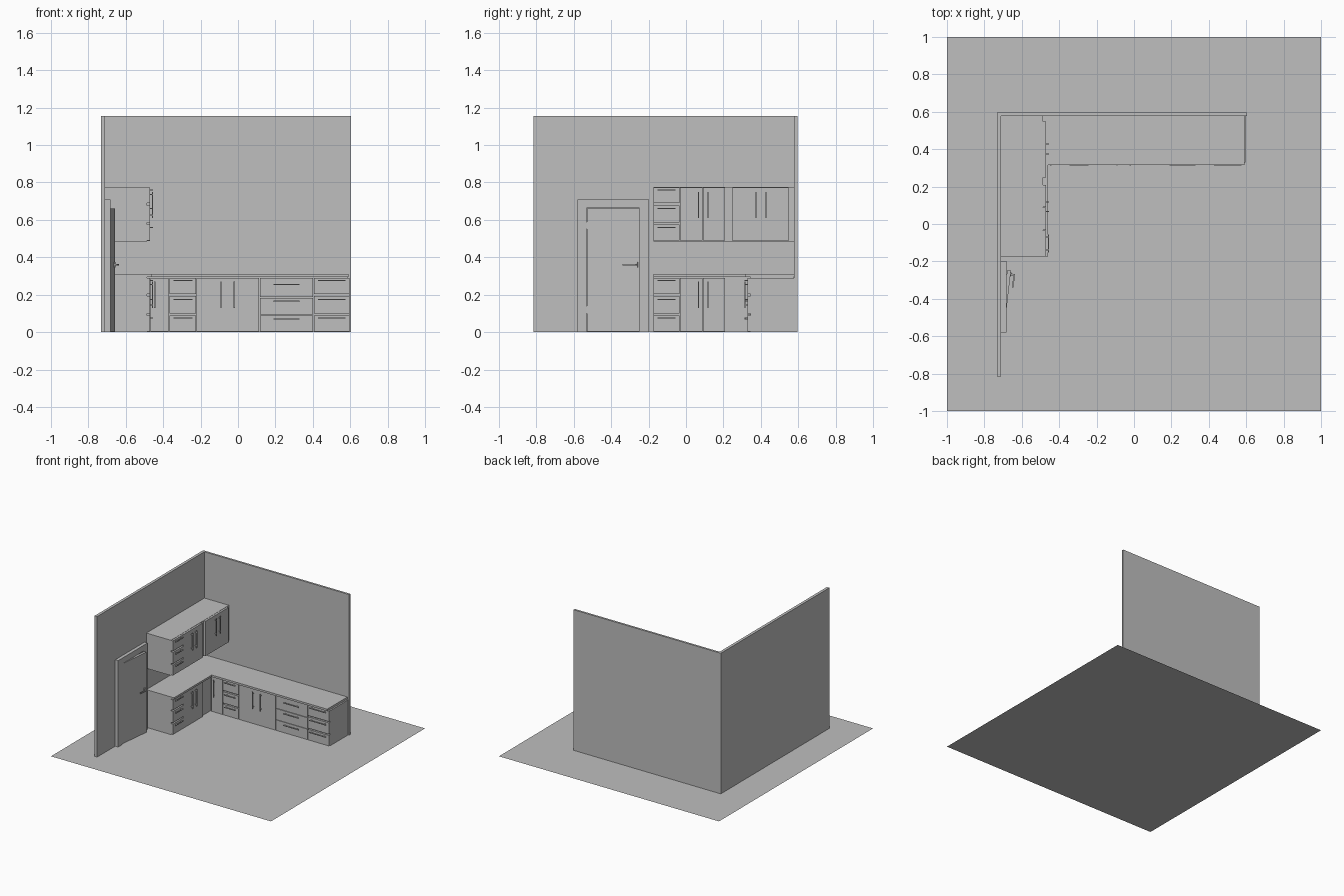
import bpy, bmesh, math
from mathutils import Matrix, Vector

if "Cube" in bpy.data.objects:
    bpy.data.objects.remove(bpy.data.objects["Cube"])

grey = bpy.data.materials.new("plain grey")
grey.diffuse_color = (0.52, 0.52, 0.52, 1)
grey.use_nodes = True
grey.node_tree.nodes["Principled BSDF"].inputs["Base Color"].default_value = grey.diffuse_color


def boxes(name, items, matrix=None):
    """One object from a list of boxes (x0, x1, y0, y1, z0, z1)."""
    bm = bmesh.new()
    for x0, x1, y0, y1, z0, z1 in items:
        size = Matrix.Diagonal((abs(x1 - x0), abs(y1 - y0), abs(z1 - z0), 1))
        mid = Matrix.Translation(((x0 + x1) / 2, (y0 + y1) / 2, (z0 + z1) / 2))
        bmesh.ops.create_cube(bm, size=1, matrix=mid @ size)
    me = bpy.data.meshes.new(name)
    bm.to_mesh(me)
    bm.free()
    me.materials.append(grey)
    ob = bpy.data.objects.new(name, me)
    bpy.context.collection.objects.link(ob)
    if matrix:
        ob.matrix_world = matrix
    return ob


LEFT_FACE, BACK_FACE = -0.487, 0.345   # carcass fronts of the two runs


def place(run, u0, u1, d0, d1, z0, z1):
    """Box on a cabinet front: u along the run, d outwards."""
    if run == "left":
        return (LEFT_FACE + d0, LEFT_FACE + d1, u0, u1, z0, z1)
    return (u0, u1, BACK_FACE - d1, BACK_FACE - d0, z0, z1)


def panel(run, u0, u1, z0, z1):
    return place(run, u0, u1, 0, 0.016, z0, z1)


def handle(run, u0, u1, z0, z1):
    """Bar with two posts, horizontal or vertical by its proportions."""
    t = 0.003
    if u1 - u0 > z1 - z0:
        posts = [(u + s, z0, z1) for u, s in ((u0, 0.015), (u1, -0.015))]
        posts = [place(run, u - t, u + t, 0.014, 0.03, a, b) for u, a, b in posts]
    else:
        posts = [place(run, u0, u1, 0.014, 0.03, z - t, z + t) for z in (z0 + 0.015, z1 - 0.015)]
    return [place(run, u0, u1, 0.026, 0.032, z0, z1)] + posts


def drawers(name, run, u0, u1, z, rows, grips, inset):
    g = 0.002
    boxes(name + "_fronts", [panel(run, u0 + g, u1 - g, z + a, z + b) for a, b in rows])
    bars = []
    for h in grips:
        bars += handle(run, u0 + inset, u1 - inset, z + h - 0.003, z + h + 0.003)
    boxes(name + "_handles", bars)


def doors(name, run, spans, grips, z0, z1, h0, h1):
    g = 0.001
    boxes(name + "_fronts", [panel(run, a + g, b - g, z0, z1) for a, b in spans])
    bars = []
    for u in grips:
        bars += handle(run, u - 0.003, u + 0.003, h0, h1)
    boxes(name + "_handles", bars)


# floor
me = bpy.data.meshes.new("floor")
me.from_pydata([(-1, -1, 0), (1, -1, 0), (1, 1, 0), (-1, 1, 0)], [], [(0, 1, 2, 3)])
me.materials.append(grey)
bpy.context.collection.objects.link(bpy.data.objects.new("floor", me))

# walls
boxes("left_wall", [(-0.733, -0.71, -0.815, 0.595, 0, 1.155)])
boxes("back_wall", [(-0.71, 0.605, 0.578, 0.595, 0, 1.155)])

# door frame, leaf standing slightly ajar, lever handle
boxes("door_frame", [(-0.71, -0.683, -0.58, -0.532, 0, 0.71),
                     (-0.71, -0.683, -0.248, -0.198, 0, 0.71),
                     (-0.71, -0.683, -0.532, -0.248, 0.663, 0.71)])
swing = Matrix.Translation((-0.69, -0.53, 0)) @ Matrix.Rotation(math.radians(-6.5), 4, "Z")
boxes("door_leaf", [(-0.02, 0, 0, 0.282, 0.002, 0.66)], swing)
boxes("door_handle", [(0, 0.004, 0.25, 0.274, 0.345, 0.375),
                      (0, 0.024, 0.258, 0.267, 0.355, 0.364),
                      (0.016, 0.024, 0.195, 0.267, 0.355, 0.364)], swing)
boxes("door_hinges", [(-0.003, 0.006, -0.004, 0.004, z, z + 0.04) for z in (0.1, 0.55)], swing)

# base carcasses and L-shaped worktop
boxes("left_base_cabinet", [(-0.71, LEFT_FACE, -0.175, 0.578, 0, 0.294)])
boxes("back_base_cabinet", [(LEFT_FACE, 0.597, BACK_FACE, 0.578, 0, 0.288)])
bm = bmesh.new()
outline = [(-0.71, -0.175), (-0.46, -0.175), (-0.46, 0.315), (0.59, 0.315), (0.59, 0.578), (-0.71, 0.578)]
face = bm.faces.new([bm.verts.new((x, y, 0.294)) for x, y in outline])
ext = bmesh.ops.extrude_face_region(bm, geom=[face])
bmesh.ops.translate(bm, vec=Vector((0, 0, 0.016)),
                    verts=[v for v in ext["geom"] if isinstance(v, bmesh.types.BMVert)])
bmesh.ops.recalc_face_normals(bm, faces=bm.faces[:])
me = bpy.data.meshes.new("worktop")
bm.to_mesh(me)
bm.free()
me.materials.append(grey)
bpy.context.collection.objects.link(bpy.data.objects.new("worktop", me))
boxes("worktop_support", [(LEFT_FACE, 0.585, BACK_FACE, 0.575, 0.286, 0.296)])

# wall cabinet
boxes("wall_cabinet", [(-0.71, LEFT_FACE, -0.175, 0.578, 0.485, 0.775)])

# drawer and door fronts of the left run, repeated on the wall cabinet
ROWS = [(0.004, 0.09), (0.1, 0.193), (0.204, 0.288)]
GRIPS = (0.075, 0.175, 0.275)
for name, z in (("base", 0.0), ("wall", 0.485)):
    drawers(name + "_left_drawers", "left", -0.175, -0.033, z, ROWS, GRIPS, 0.022)
    h = 0.13 if z == 0 else 0.61
    doors(name + "_left_doors", "left", [(-0.033, 0.09), (0.09, 0.21)], (0.066, 0.118),
          z + 0.004, z + 0.288, h, h + 0.14)
doors("wall_corner_door", "left", [(0.247, 0.548)], (0.375, 0.427), 0.487, 0.773, 0.61, 0.75)

# fronts of the back run
doors("corner_door", "back", [(-0.47, -0.37)], (-0.445,), 0.004, 0.288, 0.13, 0.27)
drawers("back_small_drawers", "back", -0.368, -0.222, 0, ROWS, GRIPS, 0.022)
doors("back_doors", "back", [(-0.222, 0.113)], (-0.09, -0.02), 0.004, 0.288, 0.13, 0.27)
drawers("back_wide_drawers", "back", 0.115, 0.403, 0,
        [(0.004, 0.09), (0.093, 0.183), (0.187, 0.288)], (0.07, 0.165, 0.255), 0.075)
drawers("back_end_drawers", "back", 0.405, 0.597, 0, ROWS, GRIPS, 0.022)
